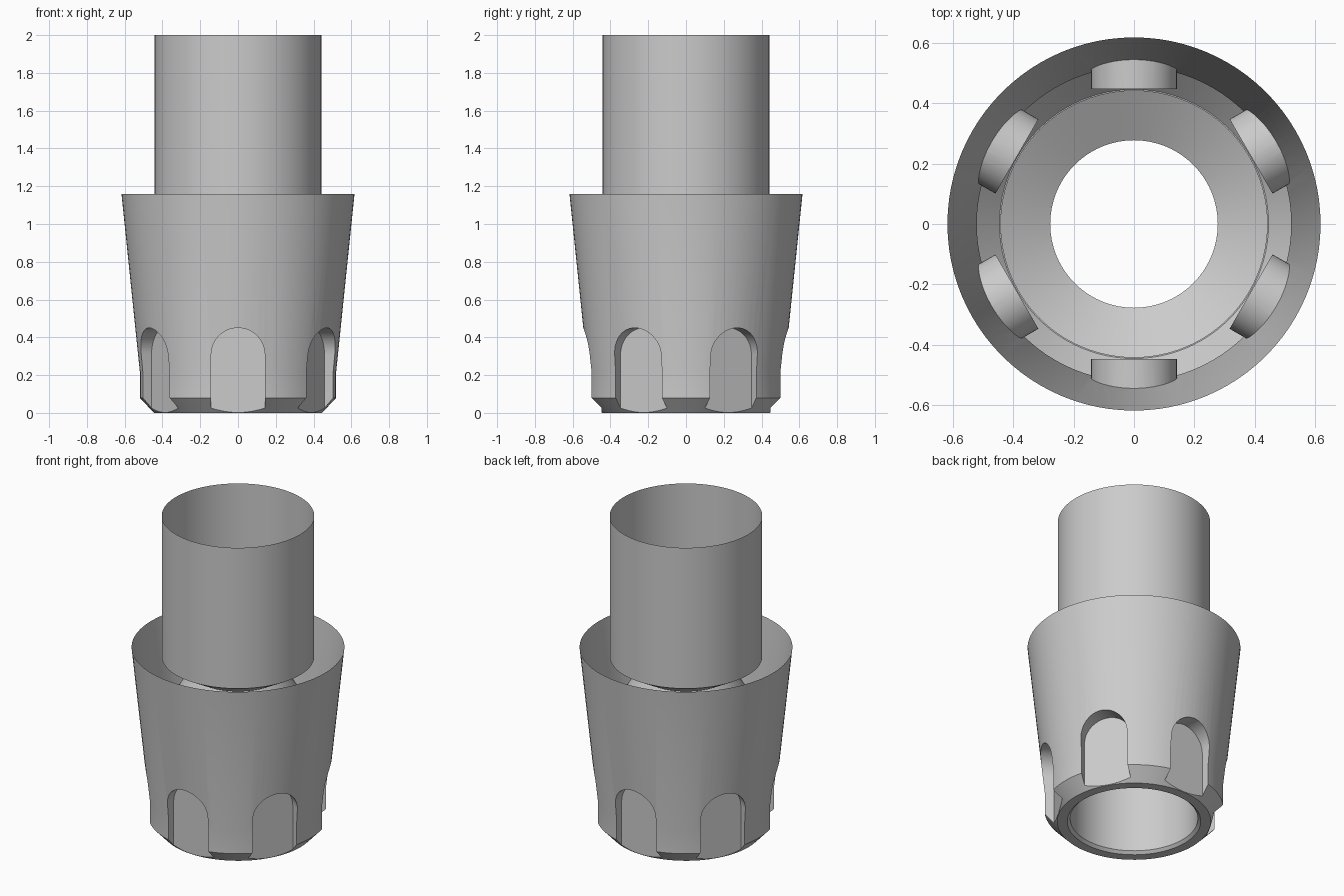
import bpy, bmesh, math
from mathutils import Matrix

SEGMENTS = 96

cube = bpy.data.objects.get("Cube")
if cube:
    bpy.data.objects.remove(cube, do_unlink=True)

steel = bpy.data.materials.new("plain_grey")
steel.use_nodes = True
GREY = (0.6, 0.6, 0.6, 1)
steel.diffuse_color = GREY
steel.node_tree.nodes["Principled BSDF"].inputs["Base Color"].default_value = GREY


def new_object(name, bm):
    mesh = bpy.data.meshes.new(name)
    bm.to_mesh(mesh)
    bm.free()
    mesh.materials.append(steel)
    obj = bpy.data.objects.new(name, mesh)
    bpy.context.collection.objects.link(obj)
    return obj


def smooth(obj):
    bpy.ops.object.select_all(action='DESELECT')
    obj.select_set(True)
    bpy.context.view_layer.objects.active = obj
    bpy.ops.object.shade_smooth_by_angle(angle=math.radians(25))


def revolve(name, profile, capped=False):
    """Turn (radius, height) points about z; optionally close both ends."""
    bm = bmesh.new()
    rings = []
    for r, z in profile:
        angles = [math.tau * i / SEGMENTS for i in range(SEGMENTS)]
        rings.append([bm.verts.new((r * math.cos(a), r * math.sin(a), z)) for a in angles])
    for low, high in zip(rings, rings[1:]):
        for i in range(SEGMENTS):
            j = (i + 1) % SEGMENTS
            bm.faces.new((low[i], low[j], high[j], high[i]))
    if capped:
        bm.faces.new(rings[0][::-1])
        bm.faces.new(rings[-1])
    return new_object(name, bm)


def slot_cutters(count, half_width, arch_z, inner, outer):
    """Arched blocks around the axis, each with a flat inner face."""
    bm = bmesh.new()
    outline = [(half_width, -0.2)]
    for i in range(25):
        a = math.pi * i / 24
        outline.append((half_width * math.cos(a), arch_z + half_width * math.sin(a)))
    outline.append((-half_width, -0.2))
    for k in range(count):
        turn = Matrix.Rotation(math.tau * k / count, 4, 'Z')
        face = bm.faces.new([bm.verts.new((x, -inner, z)) for x, z in outline])
        made = bmesh.ops.extrude_face_region(bm, geom=[face])
        moved = [v for v in made["geom"] if isinstance(v, bmesh.types.BMVert)]
        bmesh.ops.translate(bm, verts=moved, vec=(0, inner - outer, 0))
        bmesh.ops.transform(bm, matrix=turn, verts=list(set(moved) | set(face.verts)))
    bmesh.ops.recalc_face_normals(bm, faces=bm.faces[:])
    obj = new_object("slot_cutters", bm)
    obj.hide_render = True
    return obj


# Tapered outer shell with six arched wrench slots
shell = revolve("outer_shell", [(0.445, 0), (0.52, 0.08), (0.52, 0.22), (0.617, 1.16)], True)
cutters = slot_cutters(6, 0.142, 0.308, 0.447, 0.8)
cut = shell.modifiers.new("slots", 'BOOLEAN')
cut.operation = 'DIFFERENCE'
cut.solver = 'EXACT'
cut.object = cutters
bpy.context.view_layer.objects.active = shell
bpy.ops.object.modifier_apply(modifier="slots")
bpy.data.objects.remove(cutters, do_unlink=True)

# Open the shell at both ends
bm = bmesh.new()
bm.from_mesh(shell.data)
caps = [f for f in bm.faces
        if abs(f.normal.z) > 0.99 and all(v.co.z < 0.001 or v.co.z > 1.15 for v in f.verts)]
bmesh.ops.delete(bm, geom=caps, context='FACES')
bm.to_mesh(shell.data)
bm.free()
smooth(shell)

# Bottom rim, bore, throat, funnel and upper tube in one profile
smooth(revolve("tube_and_bore", [
    (0.445, 0), (0.387, 0), (0.37, 0.017), (0.37, 0.85),
    (0.277, 1.005), (0.442, 1.1), (0.442, 2)]))
